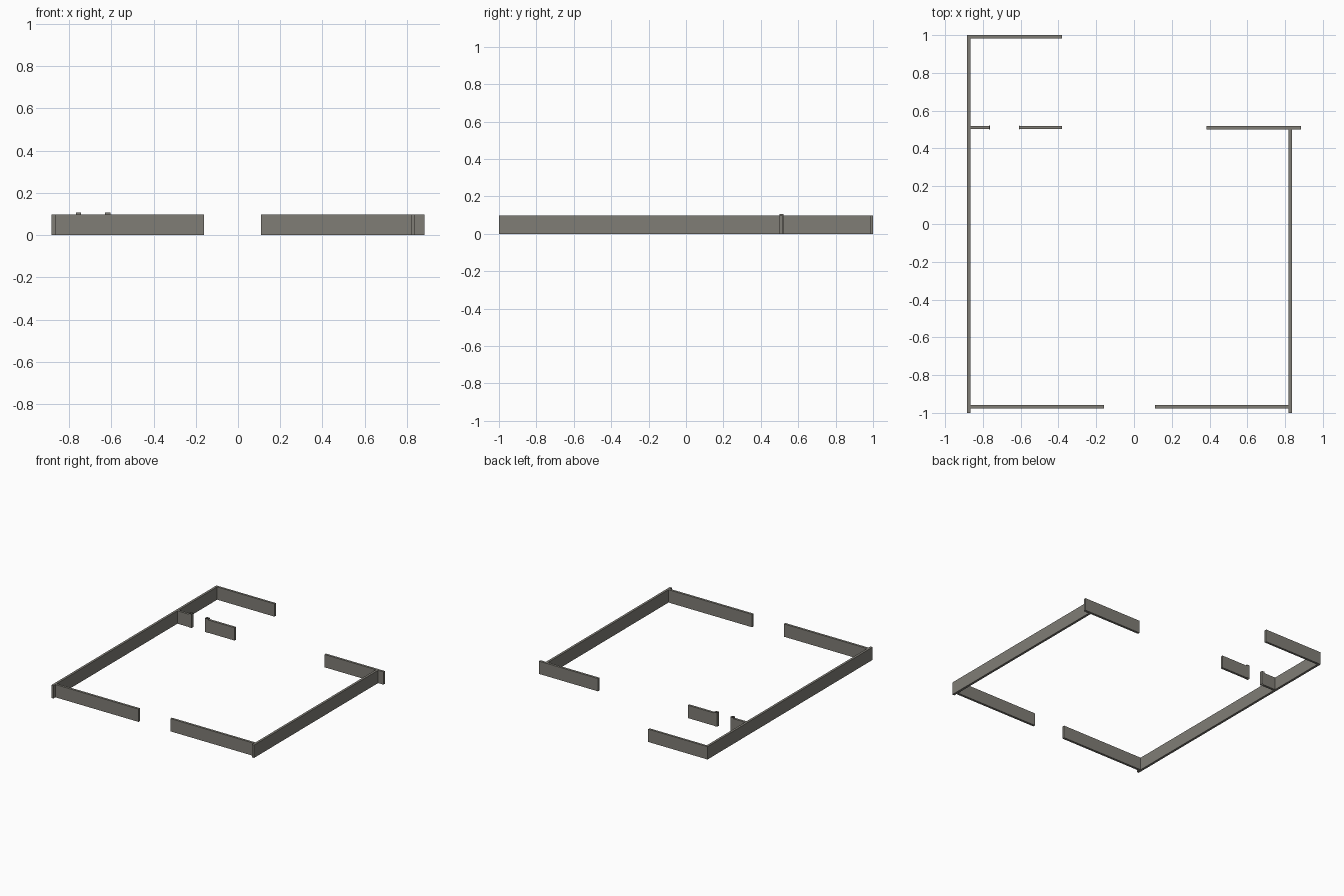
import bpy, bmesh

if "Cube" in bpy.data.objects:
    bpy.data.objects.remove(bpy.data.objects["Cube"])

stone = bpy.data.materials.new("warm_grey")
stone.diffuse_color = (0.215, 0.205, 0.18, 1)
stone.use_nodes = True
stone.node_tree.nodes["Principled BSDF"].inputs["Base Color"].default_value = stone.diffuse_color

H = 0.098        # wall height
POST_H = 0.107   # door jamb height


def box(name, x0, x1, y0, y1, h=H, open_ends=False):
    """Upright box standing on the ground; open_ends leaves a hollow tube."""
    bm = bmesh.new()
    bmesh.ops.create_cube(bm, size=1)
    for v in bm.verts:
        v.co.x = x1 if v.co.x > 0 else x0
        v.co.y = y1 if v.co.y > 0 else y0
        v.co.z = h if v.co.z > 0 else 0
    bm.normal_update()
    if open_ends:
        caps = [f for f in bm.faces if abs(f.normal.z) > 0.5]
        bmesh.ops.delete(bm, geom=caps, context='FACES_ONLY')
    mesh = bpy.data.meshes.new(name)
    bm.to_mesh(mesh)
    bm.free()
    mesh.materials.append(stone)
    ob = bpy.data.objects.new(name, mesh)
    bpy.context.collection.objects.link(ob)
    return ob


# Left side wall, two modules
box("left_wall_front", -0.883, -0.865, -1.0, 0.0)
box("left_wall_back", -0.883, -0.865, 0.0, 1.0)

# Right side wall, two modules
box("right_wall_front", 0.819, 0.837, -1.0, -0.002)
box("right_wall_back", 0.819, 0.837, -0.002, 0.502)

# Back walls
box("back_wall_left", -0.865, -0.38, 0.983, 1.0)
box("back_wall_right", 0.383, 0.883, 0.501, 0.519)

# Front walls either side of the entrance
for name, x0, x1 in (("front_wall_left_outer", -0.865, -0.37),
                     ("front_wall_left_inner", -0.37, -0.16),
                     ("front_wall_right_inner", 0.11, 0.32),
                     ("front_wall_right_outer", 0.32, 0.819)):
    box(name, x0, x1, -0.976, -0.958)

# Inner partition with a doorway
box("partition_left", -0.865, -0.767, 0.502, 0.52)
box("partition_right", -0.605, -0.38, 0.502, 0.52)

# Door jambs: solid strip against the wall, hollow tube towards the opening
for name, x, s in (("left", -0.767, 1), ("right", -0.605, -1)):
    a, b, c = x, x + s * 0.005, x + s * 0.024
    box(name + "_jamb_strip", min(a, b), max(a, b), 0.499, 0.522, POST_H)
    box(name + "_jamb_tube", min(b, c), max(b, c), 0.499, 0.522, POST_H, True)
